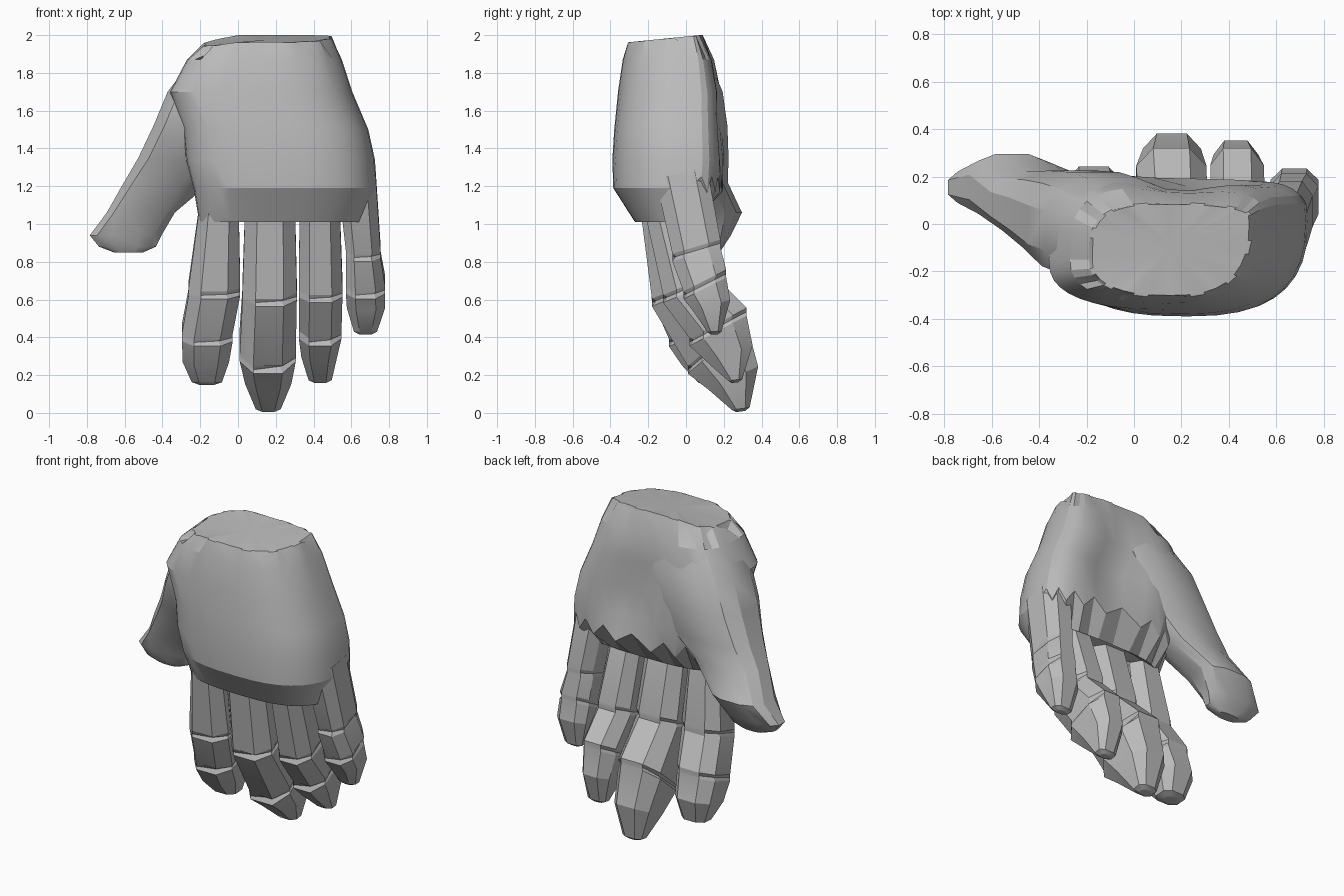
import bpy, bmesh, math

if "Cube" in bpy.data.objects:
    bpy.data.objects.remove(bpy.data.objects["Cube"])

skin = bpy.data.materials.new("grey_skin")
skin.diffuse_color = (0.5, 0.5, 0.5, 1)
skin.use_nodes = True
skin.node_tree.nodes["Principled BSDF"].inputs["Base Color"].default_value = skin.diffuse_color


def loft(name, rings, angle=28):
    """Skin a list of equal-length point rings and cap both ends."""
    bm = bmesh.new()
    vr = [[bm.verts.new(p) for p in r] for r in rings]
    n = len(vr[0])
    for a, b in zip(vr, vr[1:]):
        for i in range(n):
            j = (i + 1) % n
            bm.faces.new((a[i], a[j], b[j], b[i]))
    for r in (vr[0], vr[-1]):
        c = bm.verts.new([sum(v.co[k] for v in r) / n for k in range(3)])
        for i in range(n):
            bm.faces.new((r[i], r[(i + 1) % n], c))
    bmesh.ops.recalc_face_normals(bm, faces=bm.faces)
    me = bpy.data.meshes.new(name)
    bm.to_mesh(me)
    bm.free()
    me.materials.append(skin)
    ob = bpy.data.objects.new(name, me)
    bpy.context.collection.objects.link(ob)
    bpy.context.view_layer.objects.active = ob
    ob.select_set(True)
    bpy.ops.object.shade_smooth_by_angle(angle=math.radians(angle))
    ob.select_set(False)
    return ob


def section(xl, xr, yf, zf, yb, zb, n=8, power=0.75):
    """Tilted rounded section from a front point (yf, zf) to a back point (yb, zb)."""
    pts = []
    for i in range(n):
        a = 2 * math.pi * (i + 0.5) / n
        c, s = math.cos(a), math.sin(a)
        u = math.copysign(abs(c) ** power, c)
        t = 0.5 + 0.5 * math.copysign(abs(s) ** power, s)
        pts.append(((xl + xr) / 2 + u * (xr - xl) / 2,
                    yf + (yb - yf) * t, zf + (zb - zf) * t))
    return pts


def shrink(ring, f, dz=0.0, step=1):
    """Scale every step-th point of a ring about its centre and shift it in z."""
    n = len(ring)
    c = [sum(p[k] for p in ring) / n for k in range(3)]
    out = []
    for i, p in enumerate(ring):
        g = f if i % step == 0 else 1.0
        q = [c[k] + (p[k] - c[k]) * g for k in range(3)]
        out.append((q[0], q[1], q[2] + dz))
    return out


def palm_ring(z, xl, xr, yf, yb, hollow, n=36):
    """Arched palm section with a dished back side."""
    pts = []
    for i in range(n):
        a = 2 * math.pi * i / n
        c, s = math.cos(a), math.sin(a)
        p = 0.72 if c < 0 else 0.8
        u = math.copysign(abs(c) ** p, c)
        ye = -0.07 + 0.08 * u
        if s < 0:
            y = ye + (yf - ye) * abs(s) ** 0.8
        else:
            y = ye + (yb - ye) * s ** 0.55
            y -= hollow * math.exp(-((u - 0.15) / 0.4) ** 2)
        pts.append(((xl + xr) / 2 + u * (xr - xl) / 2, y, z))
    return pts


# Palm: z, left x, right x, front y, back y, hollow depth
palm = [palm_ring(*r) for r in (
    (1.96, -0.19, 0.50, -0.31, 0.09, 0.0),
    (1.87, -0.27, 0.55, -0.335, 0.16, 0.03),
    (1.70, -0.36, 0.605, -0.36, 0.20, 0.06),
    (1.50, -0.29, 0.69, -0.38, 0.21, 0.09),
    (1.34, -0.275, 0.725, -0.39, 0.22, 0.07),
    (1.19, -0.235, 0.735, -0.385, 0.20, 0.01),
    (1.01, -0.205, 0.66, -0.27, 0.08, 0.0))]
# Wrist end slopes up to the back and down to the thumb side, with notched rim
rim = [(x, y, z + 0.04 * (y + 0.31) / 0.4 - 0.03 * max(0, -x / 0.18))
       for x, y, z in palm[0]]
palm[0] = [(x, y, z - (0.04 if i % 3 == 0 else 0)) for i, (x, y, z) in enumerate(rim)]
palm.insert(0, shrink(rim, 0.96, 0.002))
# Ragged fold above the finger roots on the inner side
palm[-2] = [(x, y, z + (0.08 * (i % 2) - 0.02 if y > 0.08 else 0))
            for i, (x, y, z) in enumerate(palm[-2])]
palm[-1] = [(x, y, z + (0.05 if y > 0 else 0)) for x, y, z in palm[-1]]
palm.append(shrink(palm[-1], 0.8, 0.03))
loft("palm", palm, 20)

# Thumb with its fleshy base
thumb = [section(xl, xr, yf, z, yb, z, 12) for z, xl, xr, yf, yb in (
    (1.88, -0.24, 0.22, -0.20, 0.12),
    (1.70, -0.38, 0.20, -0.26, 0.20),
    (1.52, -0.455, 0.12, -0.23, 0.225),
    (1.35, -0.535, 0.02, -0.14, 0.23),
    (1.22, -0.61, -0.14, -0.06, 0.225),
    (1.06, -0.70, -0.33, 0.01, 0.30),
    (0.94, -0.79, -0.40, 0.07, 0.24),
    (0.88, -0.74, -0.43, 0.09, 0.20),
    (0.85, -0.66, -0.50, 0.11, 0.18))]
loft("thumb", thumb)

# Fingers: base, two joints, pad, tip as (xl, xr, yf, zf, yb, zb)
fingers = {
    "index_finger": [(-0.21, 0.01, -0.25, 1.08, 0.03, 1.12),
                     (-0.27, 0.02, -0.19, 0.62, 0.10, 0.70),
                     (-0.305, -0.02, -0.10, 0.37, 0.21, 0.48),
                     (-0.30, -0.04, -0.03, 0.25, 0.25, 0.32),
                     (-0.25, -0.08, 0.06, 0.16, 0.20, 0.17)],
    "middle_finger": [(0.03, 0.31, -0.25, 1.08, 0.03, 1.12),
                      (0.015, 0.32, -0.19, 0.58, 0.14, 0.72),
                      (0.00, 0.315, 0.00, 0.22, 0.33, 0.50),
                      (0.03, 0.29, 0.11, 0.12, 0.39, 0.25),
                      (0.09, 0.23, 0.24, 0.015, 0.34, 0.03)],
    "ring_finger": [(0.32, 0.545, -0.23, 1.08, 0.05, 1.12),
                    (0.315, 0.56, -0.13, 0.60, 0.18, 0.73),
                    (0.315, 0.555, 0.01, 0.37, 0.33, 0.54),
                    (0.33, 0.53, 0.10, 0.27, 0.36, 0.36),
                    (0.37, 0.50, 0.22, 0.17, 0.30, 0.18)],
    "little_finger": [(0.52, 0.735, -0.17, 1.24, 0.12, 1.30),
                      (0.565, 0.76, -0.08, 0.82, 0.19, 0.90),
                      (0.565, 0.785, -0.02, 0.62, 0.22, 0.74),
                      (0.57, 0.785, 0.03, 0.54, 0.24, 0.60),
                      (0.61, 0.74, 0.11, 0.43, 0.19, 0.43)]}
for name, specs in fingers.items():
    rings = [section(*s) for s in specs]
    full = [rings[0]]
    for k, r in enumerate(rings[1:], 1):
        if k < 3:      # small corner notches at each knuckle
            full += [shrink(r, 1.0, 0.02), shrink(r, 0.86, 0, 3), shrink(r, 1.0, -0.02)]
        else:
            full.append(r)
    full.append(shrink(rings[-1], 0.5, -0.015))   # fingertip
    loft(name, full, 20)
